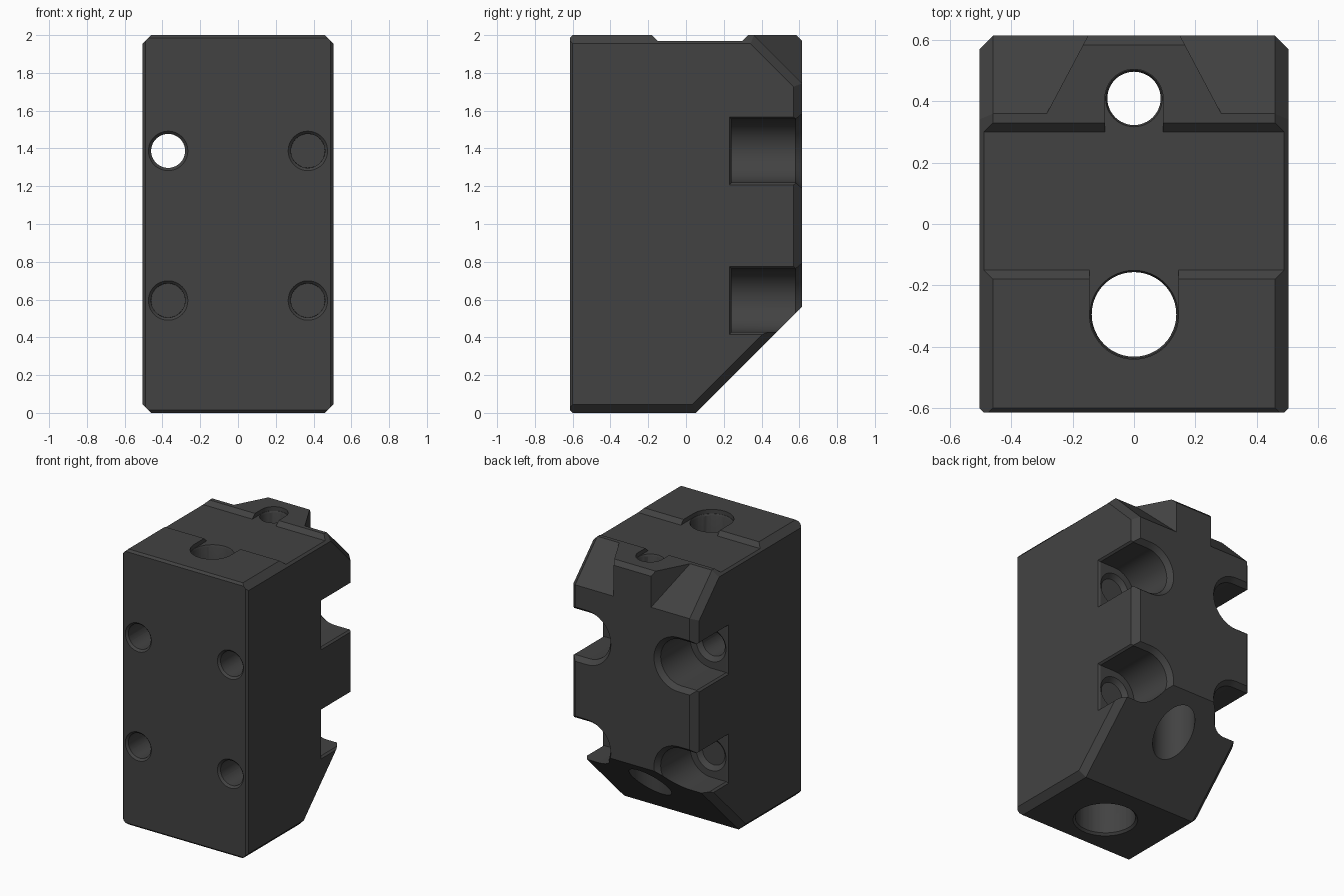
import bpy, bmesh, math
from mathutils import Vector

if "Cube" in bpy.data.objects:
    bpy.data.objects.remove(bpy.data.objects["Cube"])

HX, HY = 0.505, 0.615
SEG = 48

mat = bpy.data.materials.new("dark_grey")
mat.diffuse_color = (0.055, 0.055, 0.055, 1)
mat.use_nodes = True
mat.node_tree.nodes["Principled BSDF"].inputs["Base Color"].default_value = mat.diffuse_color


def add_object(name, bm):
    bmesh.ops.recalc_face_normals(bm, faces=bm.faces)
    mesh = bpy.data.meshes.new(name)
    bm.to_mesh(mesh)
    bm.free()
    mesh.materials.append(mat)
    ob = bpy.data.objects.new(name, mesh)
    bpy.context.collection.objects.link(ob)
    return ob


def hull(name, points):
    """Convex solid around a set of points."""
    bm = bmesh.new()
    for p in points:
        bm.verts.new(p)
    res = bmesh.ops.convex_hull(bm, input=bm.verts)
    bad = [g for g in res["geom_interior"] if isinstance(g, bmesh.types.BMVert)]
    bmesh.ops.delete(bm, geom=bad, context='VERTS')
    bmesh.ops.dissolve_limit(bm, angle_limit=0.002, verts=bm.verts, edges=bm.edges)
    return add_object(name, bm)


def ring(axis, u, v, h, r):
    """Circle of points; axis Y uses (x, z) as centre, axis Z uses (x, y)."""
    pts = []
    for i in range(SEG):
        a = 2 * math.pi * i / SEG
        p, q = u + r * math.cos(a), v + r * math.sin(a)
        pts.append((p, h, q) if axis == 'Y' else (p, q, h))
    return pts


def combine(target, tool, op='DIFFERENCE'):
    mod = target.modifiers.new(op.lower(), 'BOOLEAN')
    mod.operation, mod.solver, mod.object = op, 'EXACT', tool
    bpy.context.view_layer.objects.active = target
    bpy.ops.object.modifier_apply(modifier=mod.name)
    bpy.data.objects.remove(tool, do_unlink=True)


def cone_cut(axis, u, v, h0, r0, h1, r1):
    combine(body, hull("cutter", ring(axis, u, v, h0, r0) + ring(axis, u, v, h1, r1)))


# Block: trimmed by the side profile and by chamfers along its outline
bm = bmesh.new()
bmesh.ops.create_cube(bm, size=2)
for vert in bm.verts:
    vert.co = (vert.co.x * HX, vert.co.y * HY, vert.co.z + 1)


def trim(n, d):
    n = Vector(n)
    co = n * (d / n.length_squared)
    geom = bm.verts[:] + bm.edges[:] + bm.faces[:]
    res = bmesh.ops.bisect_plane(bm, geom=geom, plane_co=co, plane_no=n,
                                 dist=1e-5, clear_outer=True)
    edges = [e for e in res["geom_cut"] if isinstance(e, bmesh.types.BMEdge)]
    if edges:
        bmesh.ops.edgeloop_fill(bm, edges=edges)


S = math.sqrt(0.5)
outline = [  # normal y, normal z, distance, chamfer
    (S, -S, 0.053 * S, 0.045),
    (S, S, 2.36 * S, 0.045),
    (0, 1, 2.0, 0.045),
    (0, -1, 0.0, 0.045),
    (1, 0, HY, 0.045),
    (-1, 0, HY, 0.015),
]
for ny, nz, d, c in outline[:2]:
    trim((0, ny, nz), d)
for ny, nz, d, c in outline:
    for sx in (-1, 1):
        trim((sx, ny, nz), HX + d - c)
trim((0, -1, 1), HY + 2 - 0.015)
trim((0, -1, -1), HY - 0.015)
body = add_object("block", bm)

# Tapered tab at the upper back
tab = []
for s in (-1, 1):
    tab += [(s * 0.317, 0.30, 1.65), (s * 0.317, 0.30, 2.0), (s * 0.166, 0.585, 2.0),
            (s * 0.15, HY, 1.97), (s * 0.15, HY, 1.65)]
combine(body, hull("tab", tab), 'UNION')

# Shallow cross channel in the top
combine(body, hull("channel_cutter", [
    (x, y, z) for x in (-0.7, 0.7)
    for y, z in ((-0.15, 1.97), (0.30, 1.97), (0.43, 2.1), (-0.28, 2.1))]))

# Vertical bores: y, upper radius, lower radius, channel end
for y, r_top, r_low, y_end in ((-0.295, 0.138, 0.2, -0.10), (0.41, 0.087, 0.14, 0.28)):
    notch = []
    for z in (1.97, 2.1):
        notch += ring('Z', 0, y, z, r_top + 0.008)
        notch += [(s * (r_top + 0.008), y_end, z) for s in (-1, 1)]
    combine(body, hull("notch_cutter", notch))
    cone_cut('Z', 0, y, -0.1, r_low, 1.6, r_low)
    cone_cut('Z', 0, y, 1.5, r_top, 2.1, r_top)
    cone_cut('Z', 0, y, 1.955, r_top - 0.001, 1.975, r_top + 0.008)
cone_cut('Z', 0, -0.295, 0.016, 0.199, -0.01, 0.225)

# Four screw holes, each with a pocket open to the back and the side
R = 0.168
for s in (-1, 1):
    for z in (0.595, 1.387):
        x = s * 0.37
        pocket, flare = [], []
        for y, r, pts in ((0.24, R, pocket), (0.8, R, pocket),
                          (HY - 0.036, R, flare), (HY + 0.02, R + 0.045, flare)):
            pts += ring('Y', x, z, y, r)
            pts += [(s * 0.7, y, z - r), (s * 0.7, y, z + r)]
        combine(body, hull("pocket_cutter", pocket))
        combine(body, hull("flare_cutter", flare))
        # Chamfer of the side opening
        combine(body, hull("side_cutter", [
            (s * px, py, z + t * pr)
            for px, py, pr in ((0.49, 0.241, R - 0.001), (0.49, 0.8, R - 0.001),
                               (0.52, 0.221, R + 0.024), (0.52, 0.8, R + 0.024))
            for t in (-1, 1)]))
        cone_cut('Y', x, z, -0.8, 0.09, 0.4, 0.09)
        cone_cut('Y', x, z, -HY + 0.015, 0.0895, -HY - 0.01, 0.1145)
        cone_cut('Y', x, z, 0.21, 0.0895, 0.25, 0.1295)

bpy.ops.object.select_all(action='DESELECT')
body.select_set(True)
bpy.context.view_layer.objects.active = body
bpy.ops.object.shade_smooth_by_angle(angle=math.radians(25))
